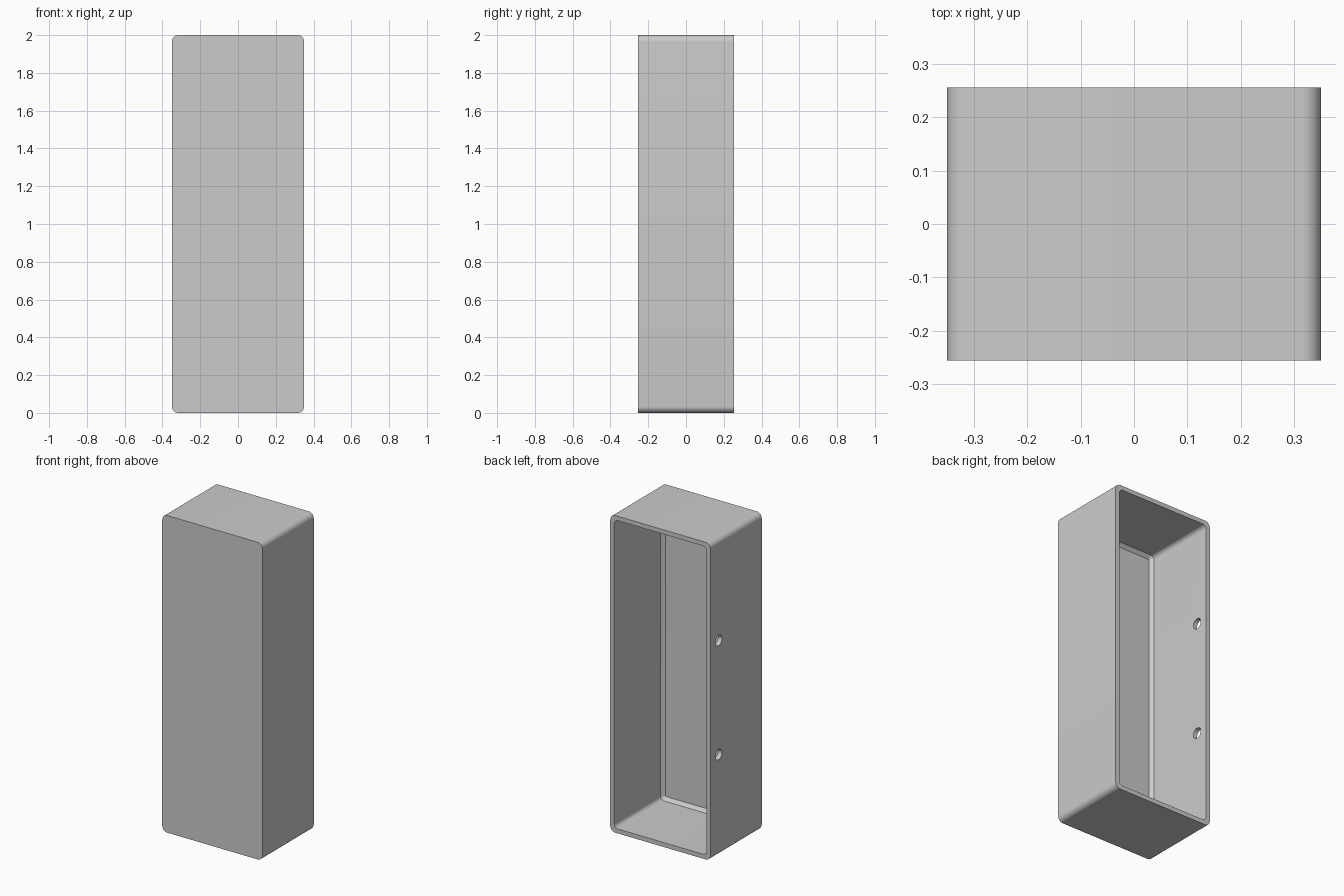
import bpy
import bmesh
from math import sin, cos, pi, radians

cube = bpy.data.objects.get("Cube")
if cube:
    bpy.data.objects.remove(cube, do_unlink=True)

WIDTH, DEPTH, HEIGHT = 0.70, 0.51, 2.0
WALL, CHAMFER = 0.028, 0.02
STEPS = 8
FRONT, BACK = -DEPTH / 2, DEPTH / 2

grey = bpy.data.materials.new("Plain grey")
grey.use_nodes = True
grey.diffuse_color = (0.6, 0.6, 0.6, 1)
grey.node_tree.nodes["Principled BSDF"].inputs["Base Color"].default_value = (0.6, 0.6, 0.6, 1)


def ring(bm, inset, radius, y):
    """Rounded rectangle of vertices, parallel to the front."""
    hx, hz = WIDTH / 2 - inset - radius, HEIGHT / 2 - inset - radius
    verts = []
    for corner, (sx, sz) in enumerate([(1, 1), (-1, 1), (-1, -1), (1, -1)]):
        for i in range(STEPS + 1):
            a = (corner + i / STEPS) * pi / 2
            verts.append(bm.verts.new((sx * hx + radius * cos(a), y,
                                       HEIGHT / 2 + sz * hz + radius * sin(a))))
    return verts


# Open-backed case: outer wall, rim, inner wall, chamfer and panel
bm = bmesh.new()
rings = [
    ring(bm, 0, 0.035, FRONT),
    ring(bm, 0, 0.035, BACK),
    ring(bm, WALL, 0.026, BACK),
    ring(bm, WALL, 0.026, FRONT + WALL + CHAMFER),
    ring(bm, WALL + CHAMFER, 0.006, FRONT + WALL),
]
for a, b in zip(rings, rings[1:]):
    for i in range(len(a)):
        j = (i + 1) % len(a)
        bm.faces.new((a[i], a[j], b[j], b[i]))
bm.faces.new(rings[0])
bm.faces.new(rings[-1])
bmesh.ops.recalc_face_normals(bm, faces=bm.faces)
mesh = bpy.data.meshes.new("case")
bm.to_mesh(mesh)
bm.free()
mesh.materials.append(grey)
case = bpy.data.objects.new("case", mesh)
bpy.context.collection.objects.link(case)

# Two round holes through one side wall
for z in (0.64, 1.36):
    bpy.ops.mesh.primitive_cylinder_add(vertices=32, radius=0.033, depth=0.2,
                                        location=(-WIDTH / 2, 0.175, z),
                                        rotation=(0, radians(90), 0))
    cutter = bpy.context.object
    cutter.name = "hole_cutter"
    cutter.hide_render = True
    cutter.data.materials.append(grey)
    cut = case.modifiers.new("hole", "BOOLEAN")
    cut.operation = "DIFFERENCE"
    cut.solver = "EXACT"
    cut.object = cutter
    bpy.context.view_layer.objects.active = case
    bpy.ops.object.modifier_apply(modifier=cut.name)
    bpy.data.objects.remove(cutter, do_unlink=True)

# Smooth rounded corners, crisp edges
bpy.ops.object.select_all(action="DESELECT")
case.select_set(True)
bpy.context.view_layer.objects.active = case
bpy.ops.object.shade_smooth_by_angle(angle=radians(30))
